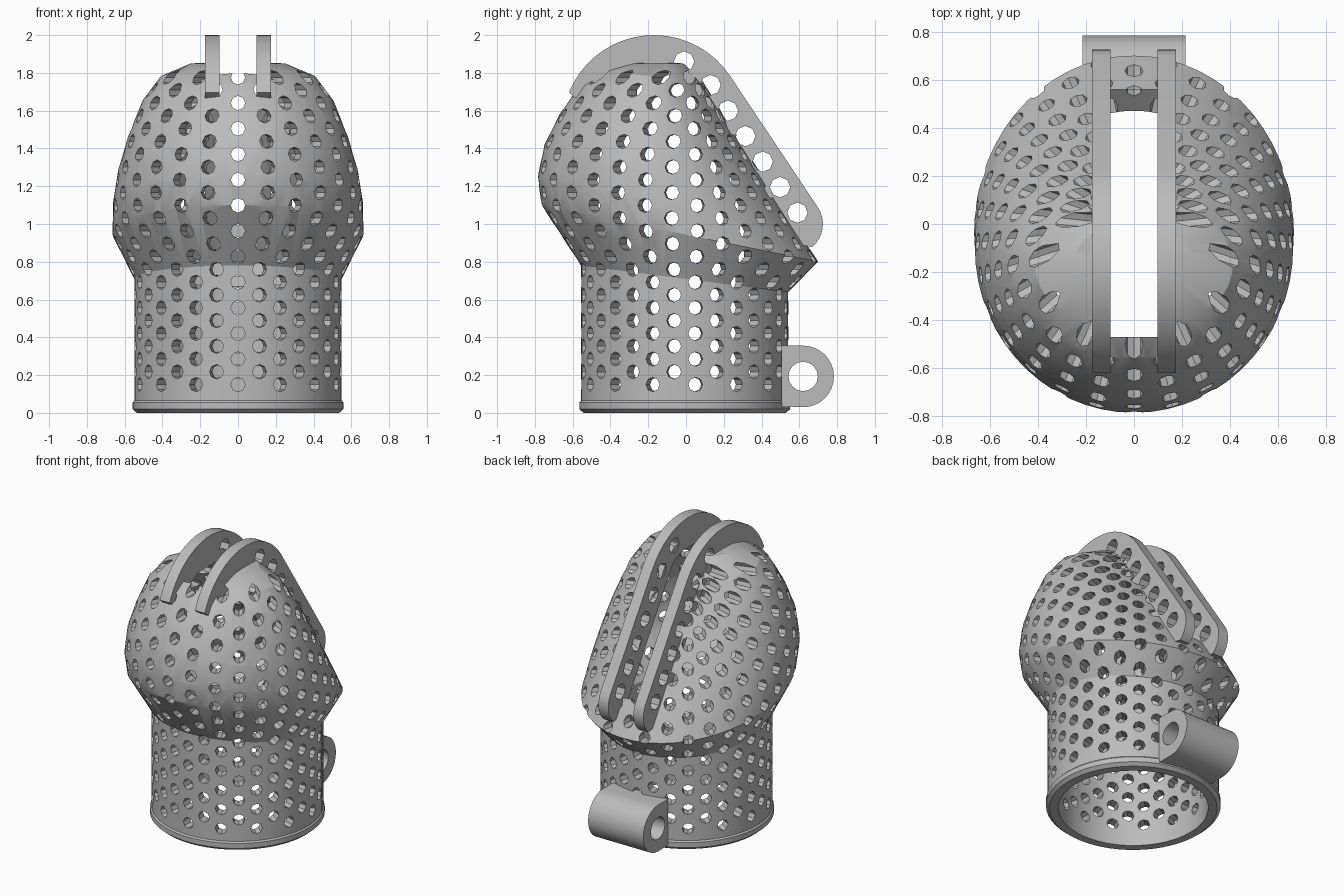
import bpy, bmesh
from math import sin, cos, pi, radians
from mathutils import Matrix, Vector

cube = bpy.data.objects.get("Cube")
if cube:
    bpy.data.objects.remove(cube, do_unlink=True)

grey = bpy.data.materials.new("plain_grey")
grey.use_nodes = True
grey.diffuse_color = (0.5, 0.5, 0.5, 1)
grey.node_tree.nodes["Principled BSDF"].inputs["Base Color"].default_value = (0.5, 0.5, 0.5, 1)

SEG = 60
AXIS_Y = -0.007


def make_object(name, bm):
    bmesh.ops.recalc_face_normals(bm, faces=bm.faces[:])
    mesh = bpy.data.meshes.new(name)
    bm.to_mesh(mesh)
    bm.free()
    mesh.materials.append(grey)
    ob = bpy.data.objects.new(name, mesh)
    bpy.context.collection.objects.link(ob)
    return ob


def activate(ob):
    bpy.ops.object.select_all(action='DESELECT')
    ob.select_set(True)
    bpy.context.view_layer.objects.active = ob


def cut(ob, cutter):
    mod = ob.modifiers.new("cut", 'BOOLEAN')
    mod.operation = 'DIFFERENCE'
    mod.solver = 'MANIFOLD'
    mod.object = cutter
    activate(ob)
    bpy.ops.object.modifier_apply(modifier=mod.name)
    bpy.data.objects.remove(cutter, do_unlink=True)


def smooth(ob):
    activate(ob)
    bpy.ops.object.shade_smooth_by_angle(angle=radians(25))


def add_rod(bm, start, end, radius, sides):
    """Closed cylinder between two points."""
    a, b = Vector(start), Vector(end)
    turn = (b - a).to_track_quat('Z', 'Y').to_matrix().to_4x4()
    bmesh.ops.create_cone(bm, cap_ends=True, segments=sides, radius1=radius, radius2=radius,
                          depth=(b - a).length,
                          matrix=Matrix.Translation((a + b) / 2) @ turn)


def add_plate(bm, outline, x0, x1):
    """Prism of a (y, z) outline along x."""
    face = bm.faces.new([bm.verts.new((x0, y, z)) for y, z in outline])
    ext = bmesh.ops.extrude_face_region(bm, geom=[face])
    moved = [v for v in ext["geom"] if isinstance(v, bmesh.types.BMVert)]
    bmesh.ops.translate(bm, verts=moved, vec=(x1 - x0, 0, 0))


def arc(cy, cz, r, a0, a1, n):
    angles = [radians(a0 + (a1 - a0) * i / n) for i in range(n + 1)]
    return [(cy + r * cos(a), cz + r * sin(a)) for a in angles]


# Rings of the hollow body: half width, front y, back y, front z, back z
def neck(r, z_front, z_back):
    return (r, AXIS_Y - r, AXIS_Y + r, z_front, z_back)


head = [
    (0.665, -0.765, 0.70, 1.10, 0.80),
    (0.662, -0.785, 0.59, 1.25, 0.97),
    (0.635, -0.75, 0.48, 1.42, 1.14),
    (0.585, -0.67, 0.37, 1.58, 1.32),
    (0.51, -0.56, 0.23, 1.74, 1.54),
    (0.41, -0.45, 0.10, 1.81, 1.75),
    (0.25, -0.32, 0.00, 1.85, 1.85),
]
outer = [neck(0.535, 0, 0), neck(0.558, 0.02, 0.02), neck(0.558, 0.055, 0.055),
         neck(0.549, 0.065, 0.065), neck(0.549, 0.78, 0.64)] + head
inner = [neck(0.478, 0, 0), neck(0.478, 0.80, 0.67)]
for i, (w, f, b, zf, zb) in enumerate(head):
    t = 0.075 if i < 5 else 0.05
    drop = 0.06 * max(0, i - 2) / 4
    inner.append((w - t, f + t, b - t, zf - drop, zb - drop))

bm = bmesh.new()


def loft(rings, top_z):
    loops = []
    for w, f, b, zf, zb in rings:
        loop = []
        for i in range(SEG):
            a = 2 * pi * i / SEG
            s = (1 - cos(a)) / 2
            loop.append(bm.verts.new((w * sin(a), f + (b - f) * s, zf + (zb - zf) * s)))
        loops.append(loop)
    for lo, hi in zip(loops, loops[1:]):
        bridge(lo, hi)
    pole = bm.verts.new((0, -0.16, top_z))
    for i in range(SEG):
        bm.faces.new((loops[-1][i], loops[-1][(i + 1) % SEG], pole))
    return loops[0]


def bridge(lo, hi):
    for i in range(SEG):
        j = (i + 1) % SEG
        bm.faces.new((lo[i], lo[j], hi[j], hi[i]))


bridge(loft(outer, 1.862), loft(inner, 1.80))
body = make_object("perforated_body", bm)

# Staggered rows of radial holes
bm = bmesh.new()
for col in range(30):
    a = 2 * pi * col / 30
    d = Vector((sin(a), -cos(a), 0))
    odd = col % 2
    for row in range(13 - odd):
        base = Vector((0, AXIS_Y, 0.15 + 0.1355 * (row + odd / 2)))
        add_rod(bm, base + d * 0.18, base + d * 1.0, 0.038, 8)
cut(body, make_object("hole_cutter", bm))

# Slot over the crown, between the fins
bm = bmesh.new()
add_plate(bm, [(-0.47, 0.82), (0.56, 0.82), (0.56, 2.2), (-0.47, 2.2)], -0.101, 0.101)
cut(body, make_object("slot_cutter", bm))
smooth(body)

# Pair of curved fins with a row of holes
fin_outline = (arc(0.565, 1.0, 0.16, -50, 34, 8) + arc(-0.17, 1.515, 0.485, 34, 158, 18)
               + [(-0.54, 1.63), (-0.42, 1.73), (-0.3, 1.79), (-0.1, 1.79), (0.0, 1.75), (0.55, 0.9)])
fin_holes = [(-0.01, 1.86)] + [(0.13 + 0.092 * i, 1.735 - 0.135 * i) for i in range(6)]
for side, name in ((1, "left_fin"), (-1, "right_fin")):
    bm = bmesh.new()
    add_plate(bm, fin_outline, side * 0.098, side * 0.175)
    fin = make_object(name, bm)
    bm = bmesh.new()
    for y, z in fin_holes:
        add_rod(bm, (side * 0.05, y, z), (side * 0.25, y, z), 0.054, 8)
    cut(fin, make_object("fin_cutter", bm))
    smooth(fin)

# Hinge lug at the back of the base
bm = bmesh.new()
add_plate(bm, [(0.505, 0.03)] + arc(0.62, 0.193, 0.163, -90, 90, 16) + [(0.505, 0.356)], -0.215, 0.215)
lug = make_object("hinge_lug", bm)
bm = bmesh.new()
add_rod(bm, (-0.4, 0.62, 0.193), (0.4, 0.62, 0.193), 0.078, 16)
cut(lug, make_object("lug_cutter", bm))
smooth(lug)
